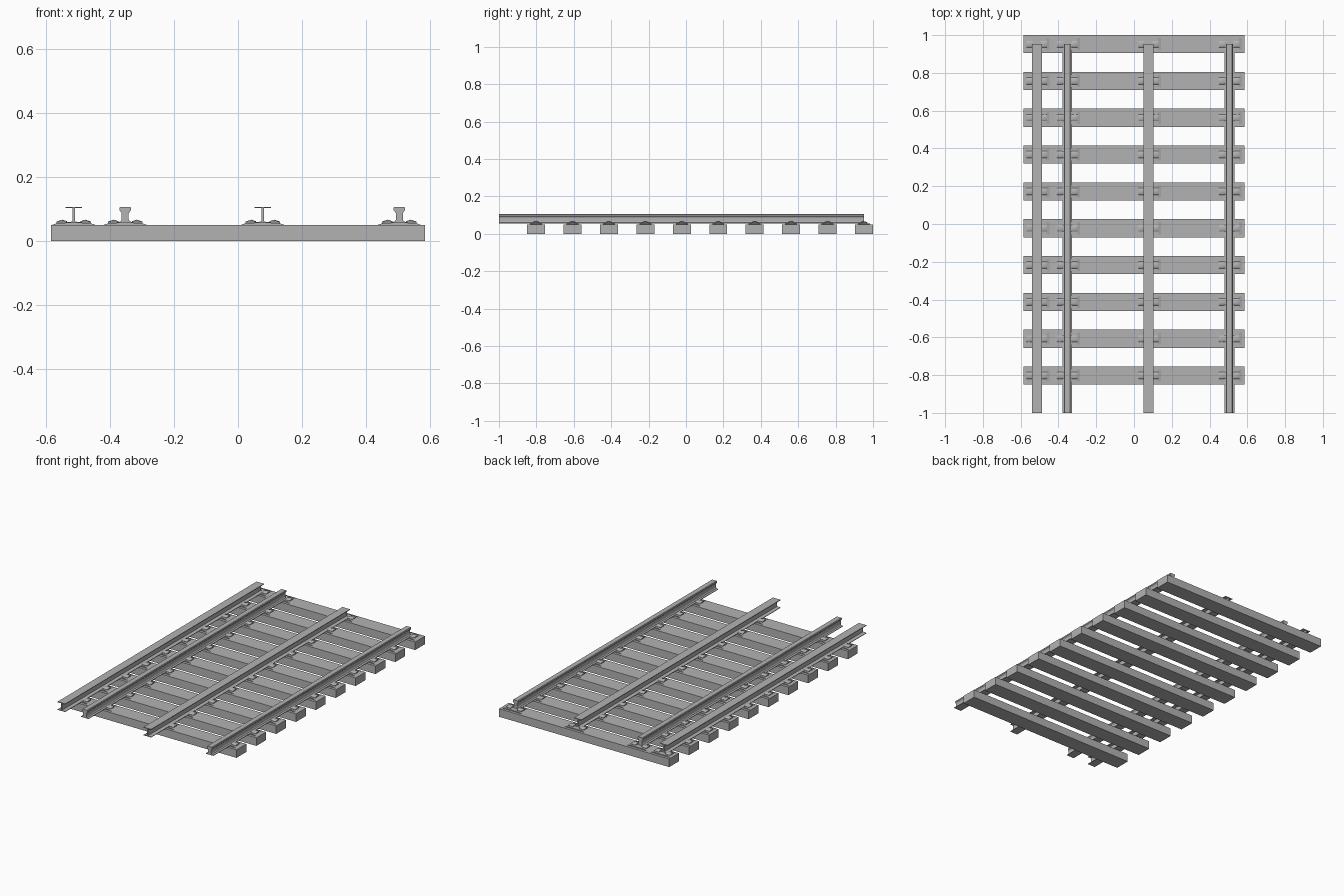
import bpy
from math import cos, sin, pi, radians

if "Cube" in bpy.data.objects:
    bpy.data.objects.remove(bpy.data.objects["Cube"])

RAILS = [(-0.514, "beam"), (-0.353, "rail"), (0.077, "beam"), (0.505, "rail")]
SLEEPERS = [0.952 - 0.1949 * i for i in range(10)]

# dark steel grey
grey = bpy.data.materials.new("dark_grey")
grey.diffuse_color = (0.45, 0.45, 0.45, 1)
grey.use_nodes = True
grey.node_tree.nodes["Principled BSDF"].inputs["Base Color"].default_value = grey.diffuse_color


def loft(name, rings, smooth=False):
    """Skin a list of equal-sized closed rings and cap both ends."""
    n = len(rings[0])
    verts = [p for ring in rings for p in ring]
    last = len(verts) - n
    faces = [tuple(range(n)), tuple(reversed(range(last, last + n)))]
    for k in range(0, last, n):
        faces += [(k + i, k + n + i, k + n + (i + 1) % n, k + (i + 1) % n)
                  for i in range(n)]
    mesh = bpy.data.meshes.new(name)
    mesh.from_pydata(verts, [], faces)
    mesh.materials.append(grey)
    if smooth:
        mesh.shade_smooth()
        mesh.set_sharp_from_angle(angle=radians(40))
    mesh.update()
    ob = bpy.data.objects.new(name, mesh)
    bpy.context.collection.objects.link(ob)
    return ob


def extrude(name, half, x0, y0, y1):
    """Mirror a half x-z profile and extrude it along y."""
    pts = half + [(-x, z) for x, z in reversed(half)]
    return loft(name, [[(x0 + x, y, z) for x, z in pts] for y in (y0, y1)])


def clip(x0, y0, side):
    """Rounded rail clip, highest in the middle and lower at both ends."""
    rings = []
    for dx, h in ((0.021, 0.006), (0.036, 0.011), (0.054, 0.005)):
        arc = [(0.018 * cos(pi * i / 6), 0.055 + 0.003 + (h - 0.003) * sin(pi * i / 6))
               for i in range(7)]
        ring = [(0.018, 0.053)] + arc + [(-0.018, 0.053)]
        rings.append([(x0 + side * dx, y0 + y, z) for y, z in ring])
    if side > 0:
        rings = [list(r) for r in rings]
    else:
        rings = rings[::-1]
    # rings always run towards +x, so wind them outward
    rings = [r[::-1] for r in rings]
    loft("rail_clip", rings, smooth=True)


# half profiles, bottom to top
PROFILES = {
    "beam": [(0.026, 0.055), (0.026, 0.058), (0.004, 0.060),
             (0.004, 0.102), (0.026, 0.102), (0.026, 0.106)],
    "rail": [(0.026, 0.055), (0.026, 0.058), (0.015, 0.060), (0.011, 0.066),
             (0.011, 0.086), (0.015, 0.092), (0.018, 0.095),
             (0.018, 0.103), (0.015, 0.106)],
}
PLATE = [(0.067, 0.050), (0.050, 0.056)]

# sleepers
for y in SLEEPERS:
    extrude("sleeper", [(0.585, 0), (0.585, 0.05)], 0, y - 0.048, y + 0.048)

# running rails and flat-topped beams, with plates and clips at each sleeper
for x, kind in RAILS:
    extrude(kind, PROFILES[kind], x, -1, 0.953)
    for y in SLEEPERS:
        extrude("base_plate", PLATE, x, y - 0.032, y + 0.032)
        for side in (-1, 1):
            clip(x, y, side)

# make every part's faces point outward
import bmesh
for ob in bpy.context.collection.objects:
    bm = bmesh.new()
    bm.from_mesh(ob.data)
    bmesh.ops.recalc_face_normals(bm, faces=bm.faces)
    bm.to_mesh(ob.data)
    bm.free()
